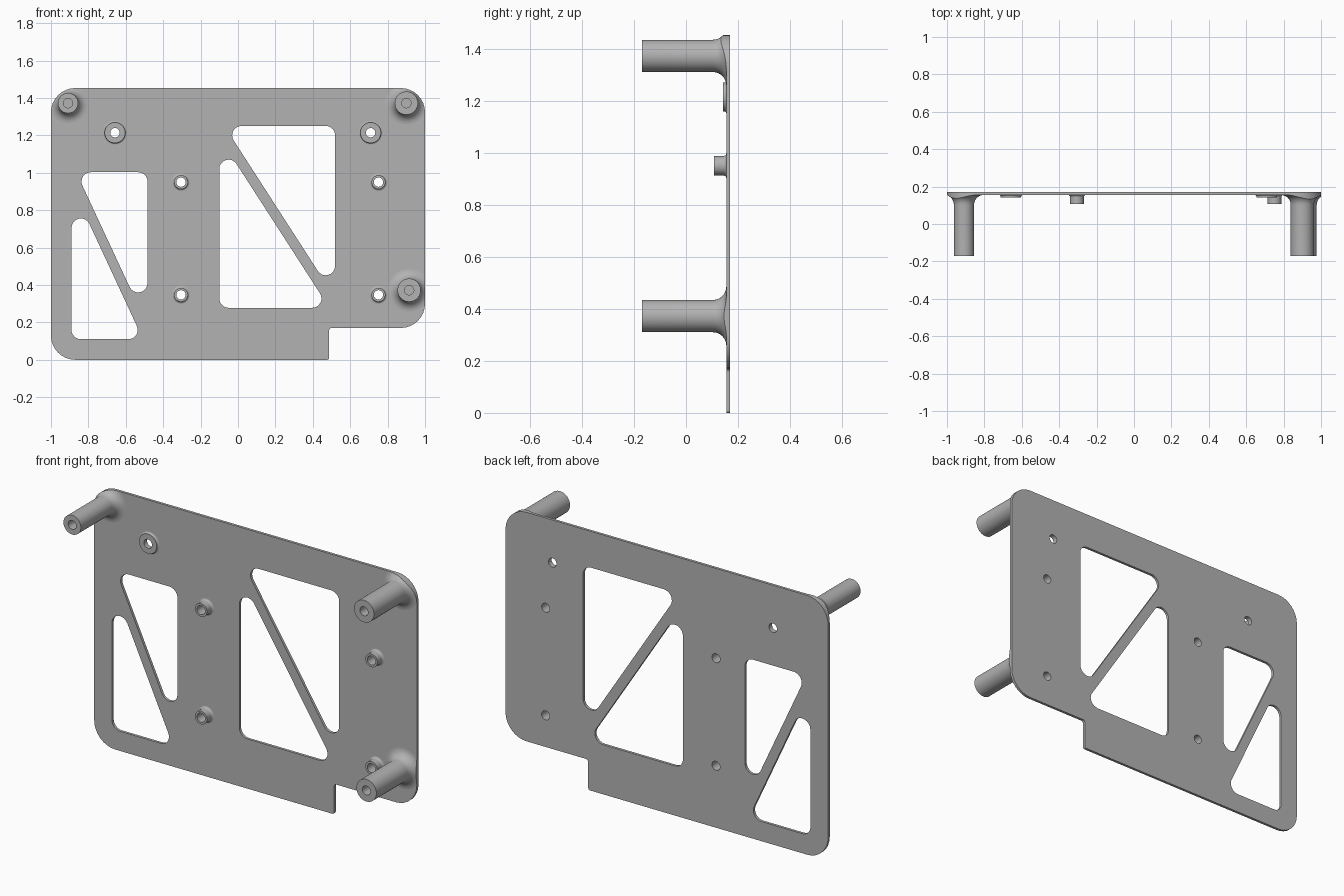
import bpy, bmesh, math
from mathutils import Matrix, Vector

cube = bpy.data.objects.get("Cube")
if cube:
    bpy.data.objects.remove(cube)

FRONT, BACK, TIP = 0.155, 0.17, -0.17   # plate faces and post ends along y

grey = bpy.data.materials.new("plain_grey")
grey.use_nodes = True
colour = (0.45, 0.45, 0.45, 1)
grey.diffuse_color = colour
grey.node_tree.nodes["Principled BSDF"].inputs["Base Color"].default_value = colour


def rounded(corners, steps=8):
    """Polygon (x, z, radius) with tangent arcs at its corners."""
    out = []
    for i, (x, z, r) in enumerate(corners):
        p = Vector((x, z))
        a = (Vector(corners[i - 1][:2]) - p).normalized()
        b = (Vector(corners[(i + 1) % len(corners)][:2]) - p).normalized()
        half = a.angle(b) / 2
        centre = p + (a + b).normalized() * (r / math.sin(half))
        start = p + a * (r / math.tan(half)) - centre
        end = p + b * (r / math.tan(half)) - centre
        sweep = start.angle_signed(end)
        for k in range(steps + 1):
            t = -sweep * k / steps
            out.append((centre.x + start.x * math.cos(t) - start.y * math.sin(t),
                        centre.y + start.x * math.sin(t) + start.y * math.cos(t)))
    return out


def circle(x, z, r, n=40):
    return [(x + r * math.cos(math.tau * k / n), z + r * math.sin(math.tau * k / n))
            for k in range(n)]


def finish(name, bm):
    """Clean the mesh and link it with smooth shading and the grey material."""
    bmesh.ops.remove_doubles(bm, verts=bm.verts, dist=1e-5)
    bmesh.ops.recalc_face_normals(bm, faces=bm.faces)
    mesh = bpy.data.meshes.new(name)
    bm.to_mesh(mesh)
    bm.free()
    mesh.materials.append(grey)
    mesh.shade_smooth()
    mesh.set_sharp_from_angle(angle=math.radians(35))
    obj = bpy.data.objects.new(name, mesh)
    bpy.context.collection.objects.link(obj)
    return obj


def evaluated_bmesh(obj):
    bpy.context.view_layer.update()
    deps = bpy.context.evaluated_depsgraph_get()
    mesh = bpy.data.meshes.new_from_object(obj.evaluated_get(deps), depsgraph=deps)
    bm = bmesh.new()
    bm.from_mesh(mesh)
    bpy.data.meshes.remove(mesh)
    return bm


def slab(name, loops, y0, y1):
    """Filled outline with holes, extruded from y0 to y1."""
    curve = bpy.data.curves.new(name + "_outline", "CURVE")
    curve.dimensions = "2D"
    curve.fill_mode = "BOTH"
    curve.extrude = (y1 - y0) / 2
    for loop in loops:
        spline = curve.splines.new("POLY")
        spline.points.add(len(loop) - 1)
        for point, (x, z) in zip(spline.points, loop):
            point.co = (x, z, 0, 1)
        spline.use_cyclic_u = True
    temp = bpy.data.objects.new(name + "_outline", curve)
    bpy.context.collection.objects.link(temp)
    bm = evaluated_bmesh(temp)
    bpy.data.objects.remove(temp)
    bm.transform(Matrix.Translation((0, (y0 + y1) / 2, 0)) @ Matrix.Rotation(math.pi / 2, 4, "X"))
    return finish(name, bm)


def lathe(name, x, z, profile, steps=40):
    """Revolve a (radius, y) profile about the y axis through (x, z)."""
    bm = bmesh.new()
    verts = [bm.verts.new((x + r, y, z)) for r, y in profile]
    edges = [bm.edges.new(pair) for pair in zip(verts, verts[1:])]
    bmesh.ops.spin(bm, geom=verts + edges, cent=(x, 0, z), axis=(0, 1, 0),
                   angle=math.tau, steps=steps)
    return finish(name, bm)


def flare(r, f, steps=8):
    """Fillet of radius f joining a cylinder of radius r to the plate."""
    return [(r + f - f * math.sin(t), FRONT - f + f * math.cos(t))
            for t in (math.pi / 2 * k / steps for k in range(steps + 1))]


# Plate outline and triangular windows
outline = rounded([(-1, 0, .13), (.487, 0, .01), (.487, .17, .015),
                   (1, .17, .13), (1, 1.453, .13), (-1, 1.453, .13)])
R = .05
windows = [
    [(-.89, .11, R), (-.508, .11, R), (-.89, .932, R)],
    [(-.484, 1.003, R), (-.865, 1.003, R), (-.484, .184, R)],
    [(-.1, .278, R), (.488, .278, R), (-.1, 1.19, R)],
    [(.519, 1.25, R), (-.073, 1.25, R), (.519, .332, R)],
]

# Hollow bosses: name, x, z, radius, front y, fillet
HOLE = .025
bosses = [("upper_ring_right", -.658, 1.214, .055, .142, .009),
          ("upper_ring_left", .709, 1.214, .055, .142, .009)]
for side, x in (("right", -.305), ("left", .751)):
    for level, z in (("upper", .95), ("lower", .347)):
        bosses.append((f"{level}_boss_{side}", x, z, .037, .108, .012))

slab("plate", [outline] + [rounded(w) for w in windows]
     + [circle(x, z, HOLE) for _, x, z, *_ in bosses], FRONT, BACK)
for name, x, z, r, y, f in bosses:
    lathe(name, x, z, flare(r, f) + [(r, y), (HOLE, y), (HOLE, FRONT)])

# Long posts with blind holes, their flares trimmed to the plate outline
trimmer = slab("post_trimmer", [outline], TIP - .1, FRONT + .05)
trimmer.hide_render = True
for name, x, z, r in (("upper_post_right", -.909, 1.372, .054),
                      ("upper_post_left", .9, 1.372, .062),
                      ("lower_post_left", .915, .372, .062)):
    post = lathe(name, x, z, [(0, FRONT)] + flare(r, .052)
                 + [(r, TIP), (HOLE, TIP), (HOLE, .0), (0, .0)])
    cut = post.modifiers.new("trim", "BOOLEAN")
    cut.operation, cut.solver, cut.object = "INTERSECT", "EXACT", trimmer
    trimmed = evaluated_bmesh(post)
    bpy.data.objects.remove(post)
    finish(name, trimmed)
bpy.data.objects.remove(trimmer)
